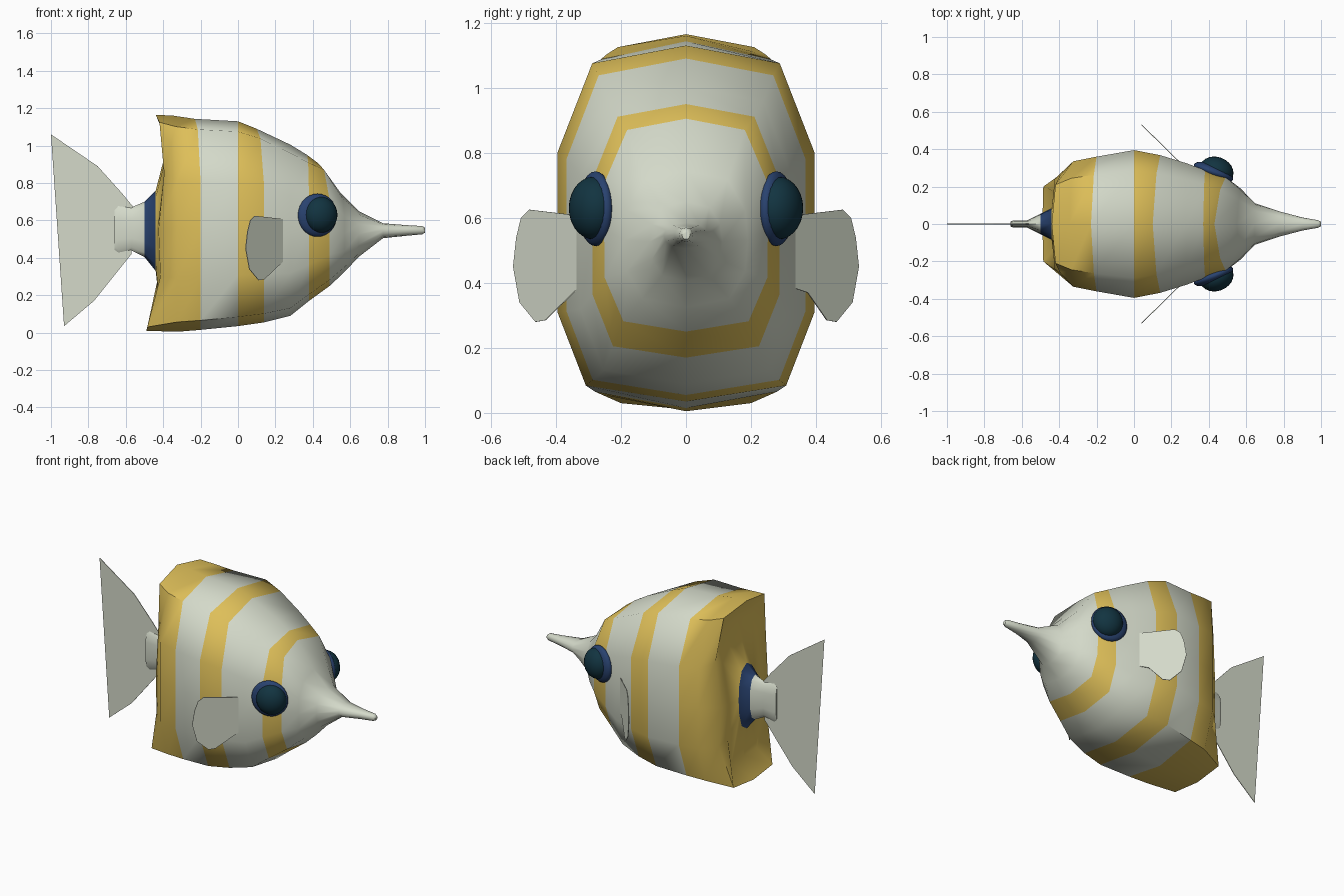
import bpy, bmesh, math
from mathutils import Matrix

if "Cube" in bpy.data.objects:
    bpy.data.objects.remove(bpy.data.objects["Cube"])


def material(name, rgb):
    m = bpy.data.materials.new(name)
    m.diffuse_color = (*rgb, 1)
    m.use_nodes = True
    m.node_tree.nodes["Principled BSDF"].inputs["Base Color"].default_value = m.diffuse_color
    return m


WHITE = material("pale_white", (0.66, 0.70, 0.59))
YELLOW = material("golden_yellow", (0.73, 0.52, 0.10))
NAVY = material("navy_blue", (0.022, 0.055, 0.16))
TEAL = material("dark_teal", (0.006, 0.034, 0.052))


def make_object(name, bm, mats, smooth=None):
    bmesh.ops.recalc_face_normals(bm, faces=bm.faces)
    me = bpy.data.meshes.new(name)
    bm.to_mesh(me)
    bm.free()
    for m in mats:
        me.materials.append(m)
    ob = bpy.data.objects.new(name, me)
    bpy.context.collection.objects.link(ob)
    if smooth:
        bpy.ops.object.select_all(action='DESELECT')
        ob.select_set(True)
        bpy.context.view_layer.objects.active = ob
        bpy.ops.object.shade_smooth_by_angle(angle=math.radians(smooth))
    return ob


# Half cross-section (width factor, height factor), boxy for the body, round for snout and tail root
BOXY = [(0, 1), (.73, .95), (1, .70), (1, .48), (1, .25), (.78, .045), (0, 0)]
ROUND = [(0, 1), (.62, .92), (.92, .72), (1, .5), (.92, .28), (.62, .08), (0, 0)]


def section(x, top_shift, zt, zb, w, roundness):
    pts = []
    for i, (a, b) in enumerate(zip(BOXY, ROUND)):
        u = a[0] + (b[0] - a[0]) * roundness
        v = a[1] + (b[1] - a[1]) * roundness
        shift = top_shift * (1, .5, 0, 0, 0, 0, 0)[i]
        pts.append((x + shift, u * w, zb + (zt - zb) * v))
    return pts


# Rings from tail root to snout tip, each with the material of the band that follows
rim_inner = [(-.37, 0, 1.03), (-.37, .15, 1.0), (-.39, .18, .82), (-.43, .17, .55),
             (-.42, .17, .33), (-.42, .13, .15), (-.42, 0, .15)]
rim = [(-.44, 0, 1.165), (-.42, .21, 1.125), (-.395, .26, .85), (-.425, .24, .55),
       (-.415, .25, .3), (-.485, .2, .03), (-.49, 0, .01)]
W, Y, N = 0, 1, 2
rings = [
    (section(-.66, 0, .66, .44, .014, 1), W),
    (section(-.64, 0, .68, .425, .020, 1), W),
    (section(-.57, 0, .67, .44, .020, 1), W),
    (section(-.50, 0, .70, .405, .055, 1), N),
    (section(-.44, 0, .76, .33, .085, 1), Y),
    (rim_inner, Y),
    (rim, Y),
    (section(-.325, -.02, 1.16, .005, .335, 0), Y),
    (section(-.20, -.03, 1.143, .015, .36, 0), W),
    (section(0, 0, 1.13, .035, .395, 0), Y),
    (section(.14, -.04, 1.09, .055, .368, 0), W),
    (section(.28, 0, 1.005, .09, .325, 0), W),
    (section(.38, -.01, .95, .17, .288, 0), Y),
    (section(.49, -.06, .905, .25, .252, .1), W),
    (section(.57, -.02, .745, .325, .19, .5), W),
    (section(.645, 0, .65, .405, .112, .8), W),
    (section(.775, 0, .585, .505, .068, 1), W),
    (section(.90, 0, .575, .518, .035, 1), W),
    (section(.985, 0, .57, .526, .020, 1), W),
    (section(1.0, 0, .560, .534, .012, 1), W),
]

bm = bmesh.new()
loops = []
for half, _ in rings:
    full = half + [(x, -y, z) for x, y, z in half[-2:0:-1]]
    loops.append([bm.verts.new(p) for p in full])
n = len(loops[0])
for (a, b), (_, mat) in zip(zip(loops, loops[1:]), rings):
    for i in range(n):
        f = bm.faces.new((a[i], a[(i + 1) % n], b[(i + 1) % n], b[i]))
        f.material_index = mat
bm.faces.new(loops[0])
bm.faces.new(loops[-1])
make_object("body", bm, [WHITE, YELLOW, NAVY], 60)


# Thin flat fins cut from an outline
def fin(name, points):
    bm = bmesh.new()
    bm.faces.new([bm.verts.new(p) for p in points])
    bmesh.ops.triangulate(bm, faces=bm.faces[:])
    ob = make_object(name, bm, [WHITE])
    mod = ob.modifiers.new("thickness", 'SOLIDIFY')
    mod.thickness = .004
    mod.offset = 0


tail = [(-.55, .66), (-.62, .745), (-.75, .89), (-1, 1.06), (-.88, .82), (-.863, .69),
        (-.87, .40), (-.89, .27), (-.93, .035), (-.77, .17), (-.57, .42)]
fin("tail_fin", [(x, 0, z) for x, z in tail])

pectoral = [(.27, .60), (.27, .39), (.245, .385), (.20, .37), (.14, .285), (.11, .28),
            (.06, .34), (.04, .45), (.05, .54), (.065, .60), (.09, .625), (.245, .607)]


# Eye parts are flattened spheres turned slightly forward
def ellipsoid(name, centre, radii, yaw, mat):
    bm = bmesh.new()
    bmesh.ops.create_uvsphere(bm, u_segments=24, v_segments=14, radius=1)
    bmesh.ops.transform(bm, verts=bm.verts, matrix=(
        Matrix.Translation(centre) @ Matrix.Rotation(yaw, 4, 'Z')
        @ Matrix.Diagonal((*radii, 1))))
    make_object(name, bm, [mat], 60)


for side, s in (("left", 1), ("right", -1)):
    fin(side + "_pectoral_fin", [(x, s * (.325 + (.25 - x) * .98), z) for x, z in pectoral])
    yaw = -s * math.radians(21)
    ellipsoid(side + "_eye_socket", (.425, s * .278, .628), (.112, .04, .115), yaw, NAVY)
    ellipsoid(side + "_eye", (.442, s * .285, .63), (.092, .073, .096), yaw, TEAL)
